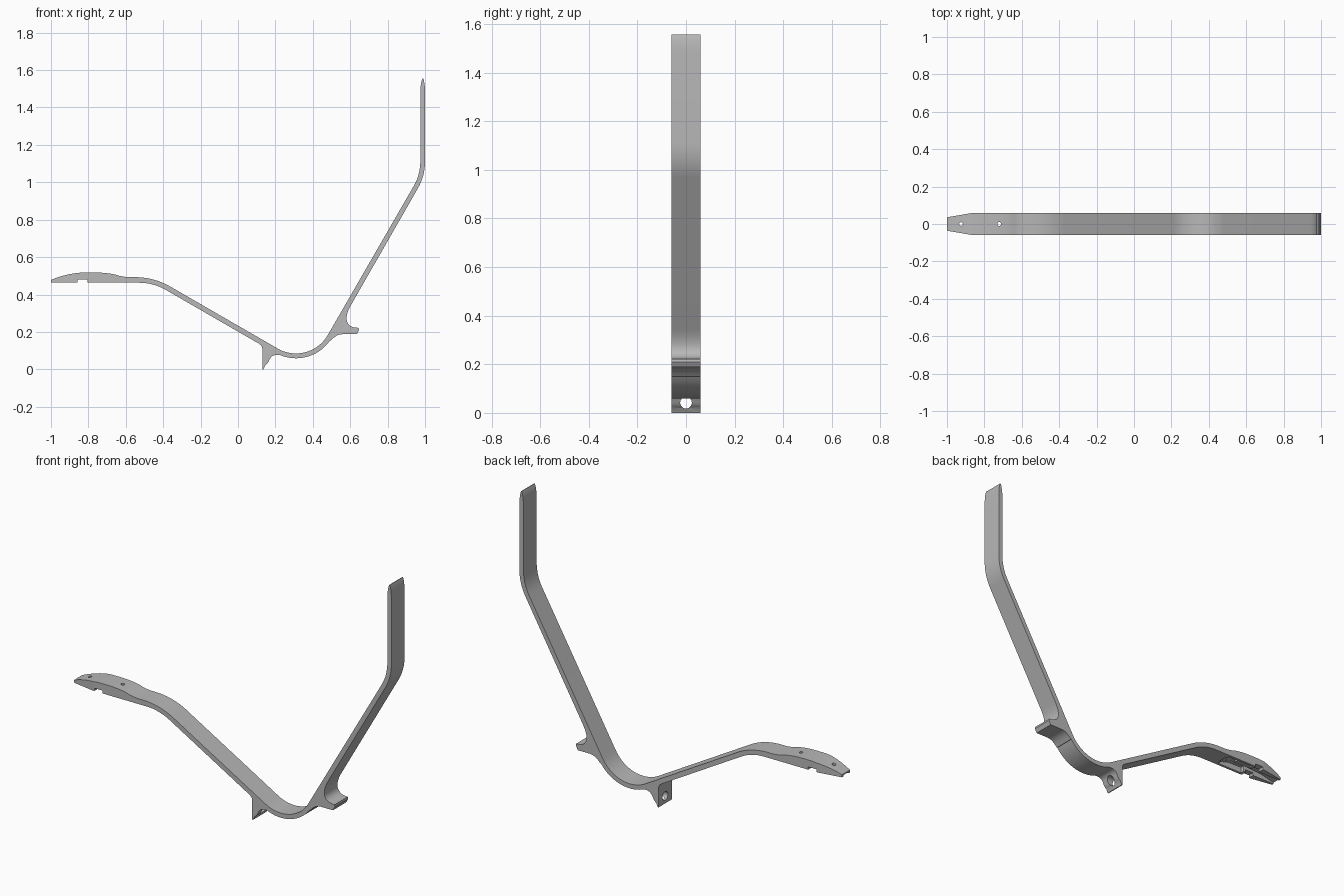
import bpy
import bmesh
from math import cos, sin, radians, tau
from mathutils import Vector, Matrix

if "Cube" in bpy.data.objects:
    bpy.data.objects.remove(bpy.data.objects["Cube"], do_unlink=True)

grey = bpy.data.materials.new("plain grey")
grey.use_nodes = True
grey.diffuse_color = (0.48, 0.48, 0.48, 1)
grey.node_tree.nodes["Principled BSDF"].inputs["Base Color"].default_value = grey.diffuse_color

HALF = 0.059  # half width of the strip


def arc(cx, cz, r, start, end, n=16):
    angles = [radians(start + (end - start) * i / n) for i in range(n + 1)]
    return [(cx + r * cos(a), cz + r * sin(a)) for a in angles]


def bend(a, b, c, n=8):
    """Rounded corner from a to c, pulled towards b."""
    a, b, c = Vector(a), Vector(b), Vector(c)
    steps = [i / n for i in range(n + 1)]
    return [tuple(a * (1 - t) ** 2 + b * 2 * t * (1 - t) + c * t * t) for t in steps]


def prism(name, outline, axis, low, high):
    """Extrude a 2D outline along one axis."""
    place = {"x": lambda p, d: (d, p[0], p[1]),
             "y": lambda p, d: (p[0], d, p[1]),
             "z": lambda p, d: (p[0], p[1], d)}[axis]
    points = [p for i, p in enumerate(outline)
              if (Vector(p) - Vector(outline[i - 1])).length > 1e-4]
    bm = bmesh.new()
    face = bm.faces.new([bm.verts.new(place(p, low)) for p in points])
    top = bmesh.ops.extrude_face_region(bm, geom=[face])["geom"]
    shift = Vector(place((0, 0), high - low))
    bmesh.ops.translate(bm, vec=shift, verts=[v for v in top if isinstance(v, bmesh.types.BMVert)])
    bmesh.ops.recalc_face_normals(bm, faces=bm.faces)
    mesh = bpy.data.meshes.new(name)
    bm.to_mesh(mesh)
    bm.free()
    mesh.materials.append(grey)
    obj = bpy.data.objects.new(name, mesh)
    bpy.context.collection.objects.link(obj)
    return obj


def trim(target, cutter, operation="DIFFERENCE"):
    cutter.hide_render = True
    mod = target.modifiers.new(cutter.name, "BOOLEAN")
    mod.object, mod.operation, mod.solver = cutter, operation, "EXACT"
    bpy.context.view_layer.objects.active = target
    bpy.ops.object.modifier_apply(modifier=mod.name)
    bpy.data.objects.remove(cutter, do_unlink=True)


# Upper side: tip pad, sloping arm, bowl, upright
outline = bend((-1, .478), (-.9, .52), (-.8, .518))
outline += bend((-.8, .518), (-.71, .52), (-.65, .505))
outline += bend((-.65, .505), (-.62, .493), (-.57, .493), 5)
outline += bend((-.57, .493), (-.46, .496), (-.37, .447), 10)
outline += arc(.31, .281, .196, 240, 330, 24)
outline += bend((.94, .981), (.975, 1.04), (.975, 1.12))
outline += bend((.975, 1.48), (.975, 1.53), (.987, 1.556), 5)
# Outer side of the upright, then the hook
outline += bend((.99, 1.556), (1, 1.53), (1, 1.48), 5)
outline += bend((1, 1.11), (1, 1.035), (.962, .968))
outline += bend((.605, .345), (.57, .285), (.585, .25))
outline += bend((.585, .25), (.598, .222), (.645, .222), 6)
outline += [(.647, .21), (.635, .188)]
outline += bend((.56, .188), (.525, .188), (.495, .152), 6)
# Underside of the bowl and the hanging tab
outline += arc(.31, .281, .222, -36, -107, 16)
outline += bend((.225, .076), (.185, .083), (.17, .055), 6)
outline += bend((.17, .055), (.16, .03), (.145, .02), 4)
outline += [(.135, 0), (.13, 0)]
outline += bend((.13, .11), (.13, .13), (.1, .144), 5)
# Underside of the arm and the notched pad
outline += bend((-.39, .427), (-.455, .463), (-.53, .463))
outline += [(-.805, .463), (-.805, .479), (-.857, .479), (-.857, .463), (-1, .463)]
strip = prism("bent_strip", outline, "y", -HALF, HALF)

# Tapered tip in plan
plan = [(-1.01, -.034), (-.86, -HALF - .001), (1.01, -HALF - .001)]
plan += [(x, -y) for x, y in reversed(plan)]
trim(strip, prism("plan_trim", plan, "z", -.1, 1.7), "INTERSECT")

# Hollow underside of the pad
trim(strip, prism("narrow_pocket", [(-1.01, .45), (-1.01, .468), (-.92, .49), (-.8, .499),
                                   (-.7, .496), (-.62, .475), (-.62, .45)], "y", -.024, .024))
trim(strip, prism("wide_pocket", [(-.79, .45), (-.79, .497), (-.7, .495),
                                 (-.63, .476), (-.63, .45)], "y", -.045, .045))

# Screw holes in the pad and the round hole in the tab
for x in (-.925, -.72):
    trim(strip, prism("screw_hole", arc(x, 0, .01, 0, 360), "z", .44, .55))
trim(strip, prism("tab_hole", arc(0, .042, .024, 0, 360, 24), "x", .1, .22))

bpy.ops.object.select_all(action="DESELECT")
strip.select_set(True)
bpy.context.view_layer.objects.active = strip
bpy.ops.object.shade_smooth_by_angle(angle=radians(30))
